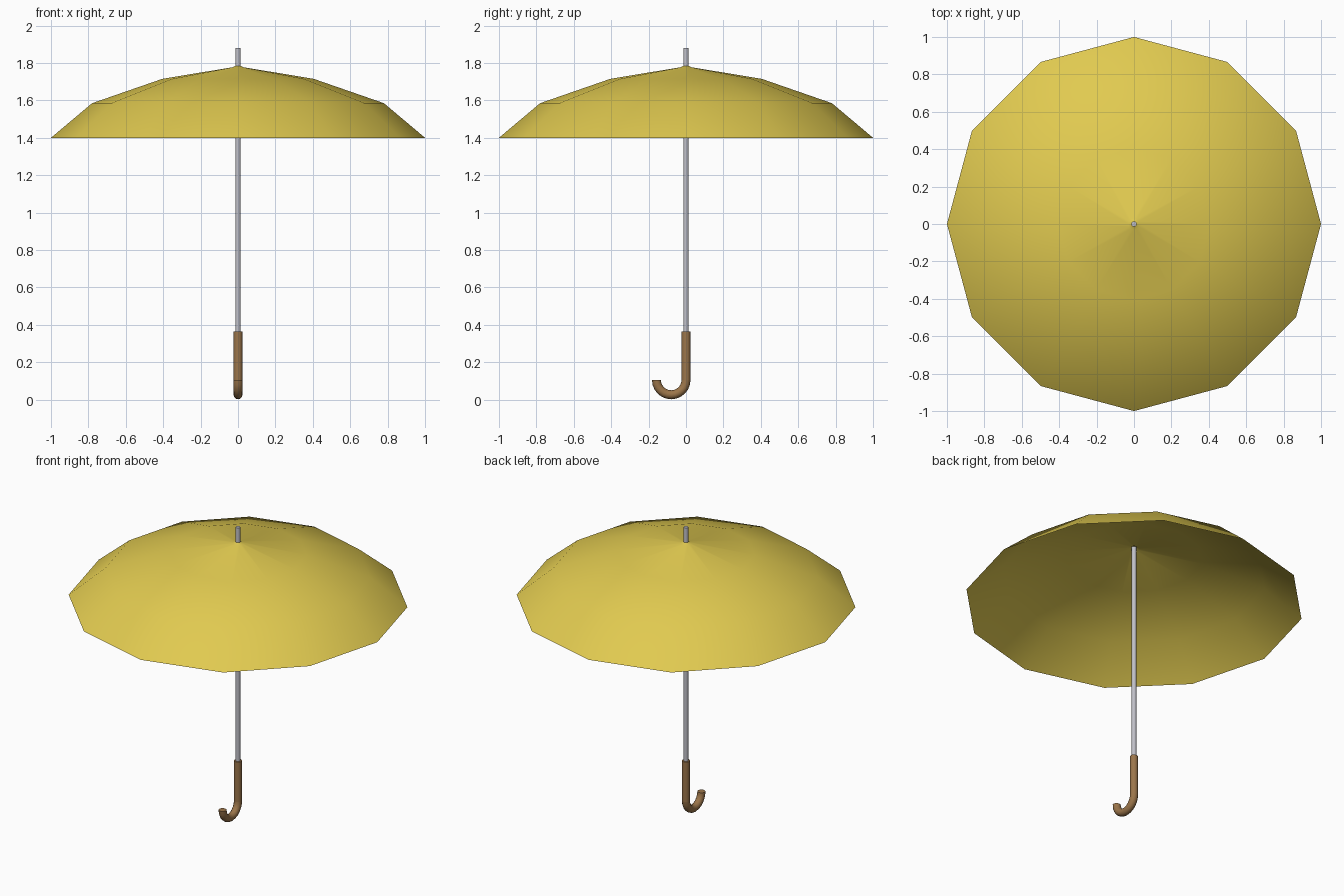
import bpy, bmesh
from math import pi, sin, cos, radians
from mathutils import Vector

if "Cube" in bpy.data.objects:
    bpy.data.objects.remove(bpy.data.objects["Cube"], do_unlink=True)


def material(name, rgb):
    m = bpy.data.materials.new(name)
    m.use_nodes = True
    m.diffuse_color = (*rgb, 1)
    bsdf = next(n for n in m.node_tree.nodes if n.type == 'BSDF_PRINCIPLED')
    bsdf.inputs["Base Color"].default_value = (*rgb, 1)
    return m


yellow = material("yellow fabric", (0.75, 0.59, 0.08))
steel = material("grey metal", (0.53, 0.53, 0.58))
wood = material("brown wood", (0.33, 0.18, 0.07))


def loft(name, rings, mat, caps=True, angle=40):
    """Skin a list of equal-length point rings into one object."""
    bm = bmesh.new()
    rows = [[bm.verts.new(p) for p in ring] for ring in rings]
    n = len(rows[0])
    for a, b in zip(rows, rows[1:]):
        for i in range(n):
            j = (i + 1) % n
            bm.faces.new((a[i], a[j], b[j], b[i]))
    if caps:
        bm.faces.new(rows[0][::-1])
        bm.faces.new(rows[-1])
    mesh = bpy.data.meshes.new(name)
    bm.to_mesh(mesh)
    bm.free()
    mesh.materials.append(mat)
    obj = bpy.data.objects.new(name, mesh)
    bpy.context.collection.objects.link(obj)
    bpy.ops.object.select_all(action='DESELECT')
    obj.select_set(True)
    bpy.context.view_layer.objects.active = obj
    bpy.ops.object.shade_smooth_by_angle(angle=radians(angle))
    return obj


def ring(center, u, v, r, n=12):
    return [Vector(center) + r * (cos(2 * pi * i / n) * Vector(u) + sin(2 * pi * i / n) * Vector(v))
            for i in range(n)]


def flat_ring(r, z):
    return ring((0, 0, z), (1, 0, 0), (0, 1, 0), r)


# Canopy: open twelve-sided dome
profile = [(1, 1.4), (0.78, 1.585), (0.405, 1.715), (0.03, 1.777), (0.01, 1.787)]
loft("canopy", [flat_ring(r, z) for r, z in profile], yellow, caps=False, angle=80)

# Shaft, running through the canopy to the tip
loft("shaft", [flat_ring(0.014, z) for z in (0.34, 1.88)], steel)

# Straight grip
GRIP, BEND, HOOK_Z = 0.024, 0.079, 0.105
loft("grip", [flat_ring(GRIP, z) for z in (HOOK_Z, 0.365)], wood)

# Hook: half turn towards the front
hook = []
for k in range(13):
    t = pi + pi * k / 12
    out = Vector((0, cos(t), sin(t)))
    center = Vector((0, -BEND, HOOK_Z)) + BEND * out
    hook.append(ring(center, (1, 0, 0), out, GRIP))
loft("hook", hook, wood)
